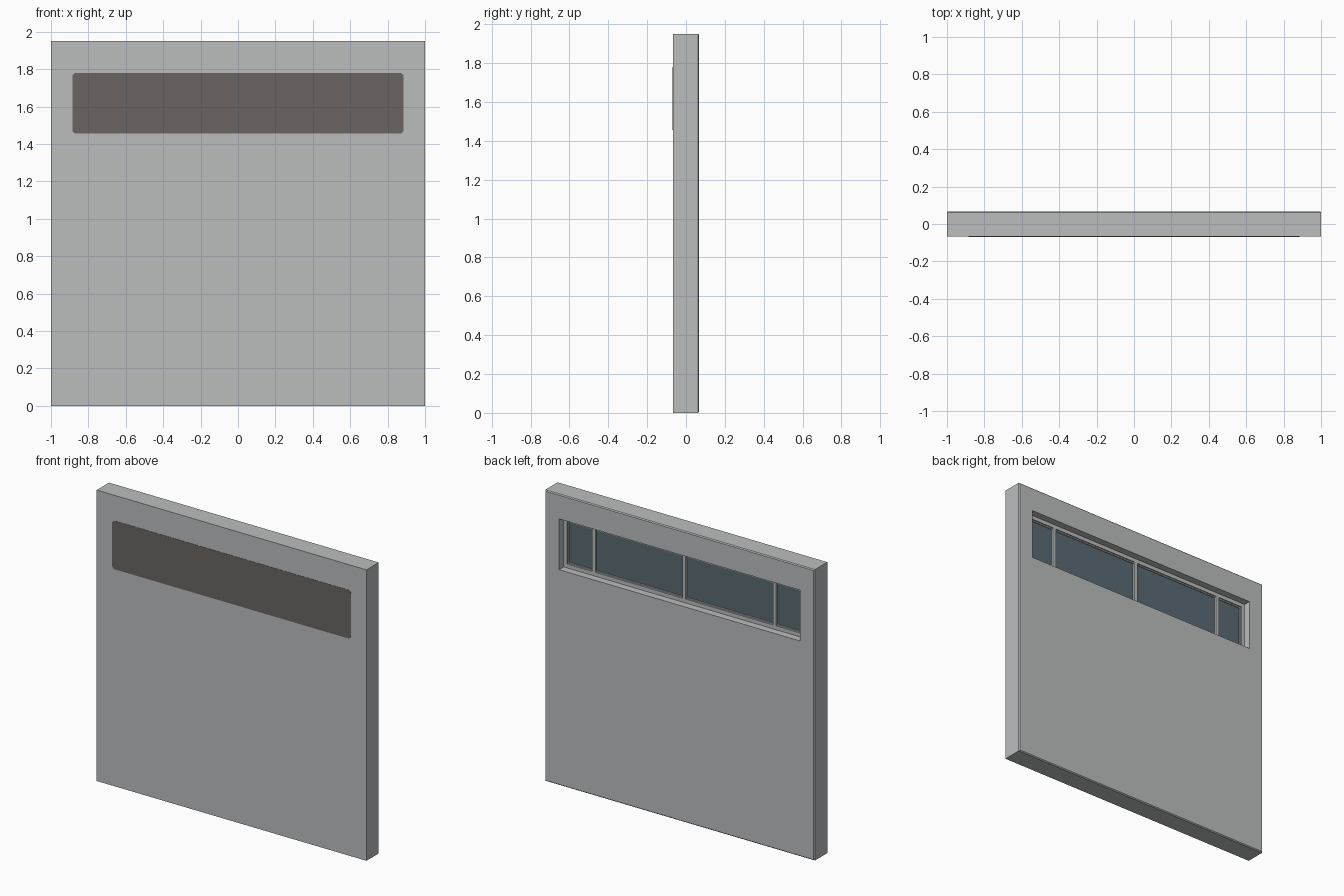
import bpy, bmesh, math

cube = bpy.data.objects.get("Cube")
if cube:
    bpy.data.objects.remove(cube, do_unlink=True)


def material(name, rgb):
    m = bpy.data.materials.new(name)
    m.use_nodes = True
    m.diffuse_color = (*rgb, 1)
    m.node_tree.nodes["Principled BSDF"].inputs["Base Color"].default_value = (*rgb, 1)
    return m


GREY = material("wall grey", (0.50, 0.51, 0.515))
BROWN = material("panel brown", (0.145, 0.13, 0.12))
GLASS = material("glass blue grey", (0.10, 0.147, 0.172))


def loft(name, rings, mat, caps=True):
    """Skin a list of rings; caps=True closes both ends, False joins last to first."""
    bm = bmesh.new()
    loops = [[bm.verts.new(p) for p in ring] for ring in rings]
    pairs = list(zip(loops, loops[1:]))
    if caps:
        bm.faces.new(loops[0])
        bm.faces.new(loops[-1])
    else:
        pairs.append((loops[-1], loops[0]))
    for a, b in pairs:
        for i in range(len(a)):
            j = (i + 1) % len(a)
            bm.faces.new((a[i], a[j], b[j], b[i]))
    bmesh.ops.recalc_face_normals(bm, faces=bm.faces)
    mesh = bpy.data.meshes.new(name)
    bm.to_mesh(mesh)
    bm.free()
    mesh.materials.append(mat)
    ob = bpy.data.objects.new(name, mesh)
    bpy.context.collection.objects.link(ob)
    return ob


def rect(x0, x1, z0, z1, y):
    return [(x0, y, z0), (x1, y, z0), (x1, y, z1), (x0, y, z1)]


def box(name, x0, x1, y0, y1, z0, z1, mat):
    return loft(name, [rect(x0, x1, z0, z1, y0), rect(x0, x1, z0, z1, y1)], mat)


def rounded(hw, z0, z1, r, y, steps=4):
    pts = []
    corners = [(hw - r, z0 + r, -90), (hw - r, z1 - r, 0),
               (r - hw, z1 - r, 90), (r - hw, z0 + r, 180)]
    for cx, cz, start in corners:
        for i in range(steps + 1):
            a = math.radians(start + 90 * i / steps)
            pts.append((cx + r * math.cos(a), y, cz + r * math.sin(a)))
    return pts


H, D, C = 1.95, 0.068, 0.006          # wall height, half depth, back chamfer
W, Z0, Z1 = 0.893, 1.445, 1.785       # window opening
F, Y = 0.026, 0.02                    # frame width and frame face depth
G = 0.006                             # glass depth

# Wall with a chamfered back edge and a window recess in the back
loft("wall", [
    rect(-1, 1, 0, H, -D),
    rect(-1, 1, 0, H, D - C),
    rect(C - 1, 1 - C, C, H - C, D),
    rect(-W, W, Z0, Z1, D),
    rect(-W, W, Z0, Z1, -0.01),
], GREY)

# Rounded panel on the front
loft("front_panel", [rounded(0.885, 1.455, 1.78, 0.02, y) for y in (-D - 0.0015, -D + 0.003)], BROWN)

# Window frame with a stepped inner edge
S = F + 0.008
loft("window_frame", [
    rect(-W, W, Z0, Z1, -0.009),
    rect(-W, W, Z0, Z1, Y),
    rect(F - W, W - F, Z0 + F, Z1 - F, Y),
    rect(F - W, W - F, Z0 + F, Z1 - F, Y - 0.008),
    rect(S - W, W - S, Z0 + S, Z1 - S, Y - 0.008),
    rect(S - W, W - S, Z0 + S, Z1 - S, -0.009),
], GREY, caps=False)

# Glass and upright bars
box("window_glass", F - W, W - F, G - 0.008, G, Z0 + F, Z1 - F, GLASS)
for name, x in (("right_bar", -0.67), ("centre_bar", 0), ("left_bar", 0.67)):
    box(name, x - 0.012, x + 0.012, G - 0.004, Y, Z0 + F, Z1 - F, GREY)
